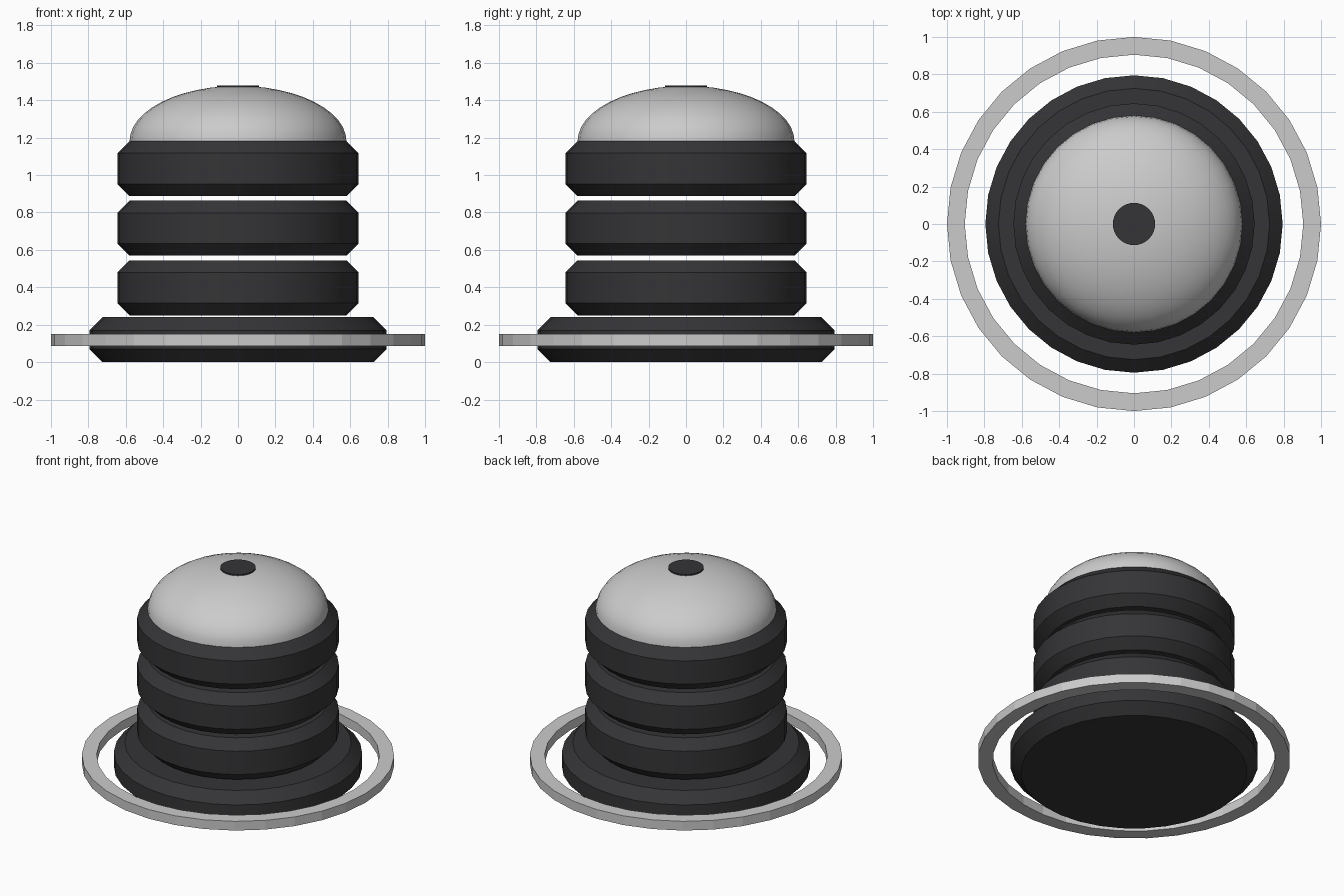
import bpy, math

if "Cube" in bpy.data.objects:
    bpy.data.objects.remove(bpy.data.objects["Cube"])

N = 32  # sides of every round part


def material(name, color):
    m = bpy.data.materials.new(name)
    m.diffuse_color = color
    m.use_nodes = True
    m.node_tree.nodes["Principled BSDF"].inputs["Base Color"].default_value = m.diffuse_color
    return m


def lathe(name, profile, mat=None, closed=False, smooth=None):
    """Spin an (r, z) profile around z; radius 0 gives a single pole vertex."""
    verts, rings, faces = [], [], []
    for r, z in profile:
        start = len(verts)
        if r == 0:
            verts.append((0, 0, z))
            rings.append([start] * N)
        else:
            for i in range(N):
                a = 2 * math.pi * i / N
                verts.append((r * math.cos(a), r * math.sin(a), z))
            rings.append(list(range(start, start + N)))
    pairs = list(zip(rings, rings[1:]))
    if closed:
        pairs.append((rings[-1], rings[0]))
    for a, b in pairs:
        for i in range(N):
            j = (i + 1) % N
            faces.append(list(dict.fromkeys((a[i], a[j], b[j], b[i]))))
    if not closed:
        if profile[0][0] > 0:
            faces.append(rings[0][::-1])
        if profile[-1][0] > 0:
            faces.append(rings[-1])
    mesh = bpy.data.meshes.new(name)
    mesh.from_pydata(verts, [], faces)
    ob = bpy.data.objects.new(name, mesh)
    bpy.context.collection.objects.link(ob)
    if mat:
        mesh.materials.append(mat)
    if smooth:
        bpy.ops.object.select_all(action='DESELECT')
        bpy.context.view_layer.objects.active = ob
        ob.select_set(True)
        bpy.ops.object.shade_smooth_by_angle(angle=math.radians(smooth))
    return ob


def chamfered_disc(name, r, z0, z1, c, mat):
    return lathe(name, [(r - c, z0), (r, z0 + c), (r, z1 - c), (r - c, z1)],
                 mat, smooth=30)


dark = material("dark_rubber", (0.035, 0.035, 0.038, 1))

# Base and the stack of three floating body discs
chamfered_disc("base_disc", 0.795, 0.0, 0.24, 0.07, dark)
for k in range(3):
    z = 0.25 + 0.319 * k
    chamfered_disc(f"body_disc_{k + 1}", 0.645, z, z + 0.294, 0.065, dark)

# Thin loose ring around the base
lathe("outer_ring", [(0.905, 0.085), (1.0, 0.085), (1.0, 0.15), (0.905, 0.15)],
      closed=True)

# Flattened dome
steps = 12
dome = [(0.58 * math.cos(math.pi / 2 * i / steps),
         1.18 + 0.297 * math.sin(math.pi / 2 * i / steps)) for i in range(steps)]
lathe("dome", dome + [(0, 1.477)], smooth=40)

# Small dark button flush with the dome top
lathe("top_button", [(0.113, 1.45), (0.113, 1.48)], dark, smooth=30)
